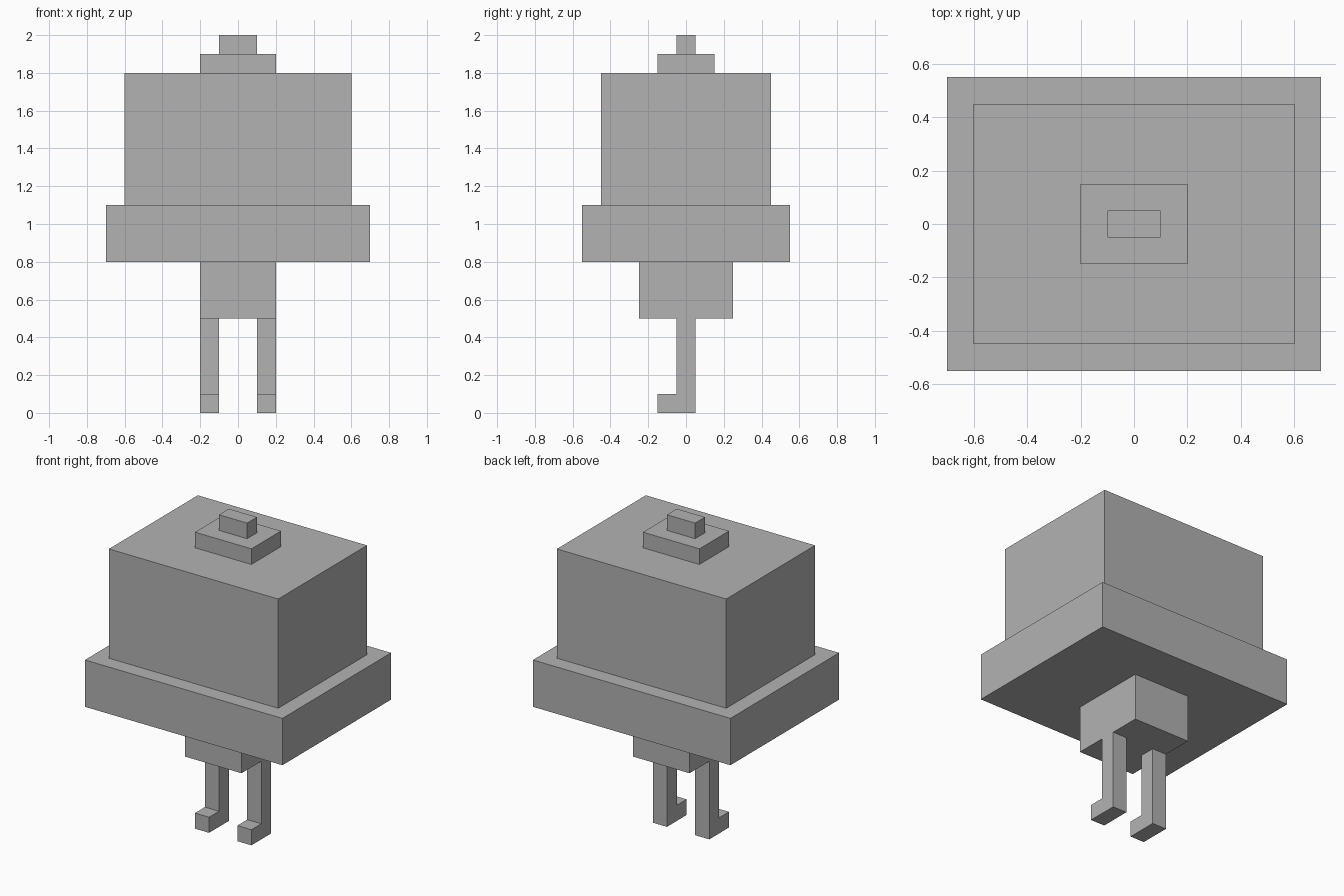
import bpy
import bmesh

cube = bpy.data.objects.get("Cube")
if cube:
    bpy.data.objects.remove(cube, do_unlink=True)

# Single flat colour
grey = bpy.data.materials.new("grey")
grey.use_nodes = True
colour = (0.448, 0.448, 0.448, 1.0)
grey.diffuse_color = colour
grey.node_tree.nodes["Principled BSDF"].inputs["Base Color"].default_value = colour


def extrude_profile(name, points, direction):
    """Extrude a closed outline along a direction into a flat-shaded solid."""
    bm = bmesh.new()
    face = bm.faces.new([bm.verts.new(p) for p in points])
    out = bmesh.ops.extrude_face_region(bm, geom=[face])
    verts = [v for v in out["geom"] if isinstance(v, bmesh.types.BMVert)]
    bmesh.ops.translate(bm, verts=verts, vec=direction)
    bmesh.ops.recalc_face_normals(bm, faces=bm.faces)
    mesh = bpy.data.meshes.new(name)
    bm.to_mesh(mesh)
    bm.free()
    mesh.materials.append(grey)
    obj = bpy.data.objects.new(name, mesh)
    bpy.context.collection.objects.link(obj)
    return obj


def block(name, hx, hy, z0, z1):
    """Box centred on the vertical axis."""
    outline = [(-hx, -hy, z0), (hx, -hy, z0), (hx, hy, z0), (-hx, hy, z0)]
    return extrude_profile(name, outline, (0, 0, z1 - z0))


# Stacked body: name, half width, half depth, bottom, top
for part in (
    ("lower_body", 0.20, 0.25, 0.5, 0.8),
    ("wide_rim", 0.70, 0.55, 0.8, 1.1),
    ("main_block", 0.60, 0.45, 1.1, 1.8),
    ("top_step", 0.20, 0.15, 1.8, 1.9),
    ("top_knob", 0.10, 0.05, 1.9, 2.0),
):
    block(*part)

# Legs with forward-pointing feet, as one L-shaped side outline each
leg_outline = [(0.05, 0), (0.05, 0.5), (-0.05, 0.5),
               (-0.05, 0.1), (-0.15, 0.1), (-0.15, 0)]
for side, x in (("left", 0.1), ("right", -0.2)):
    extrude_profile(side + "_leg", [(x, y, z) for y, z in leg_outline], (0.1, 0, 0))
